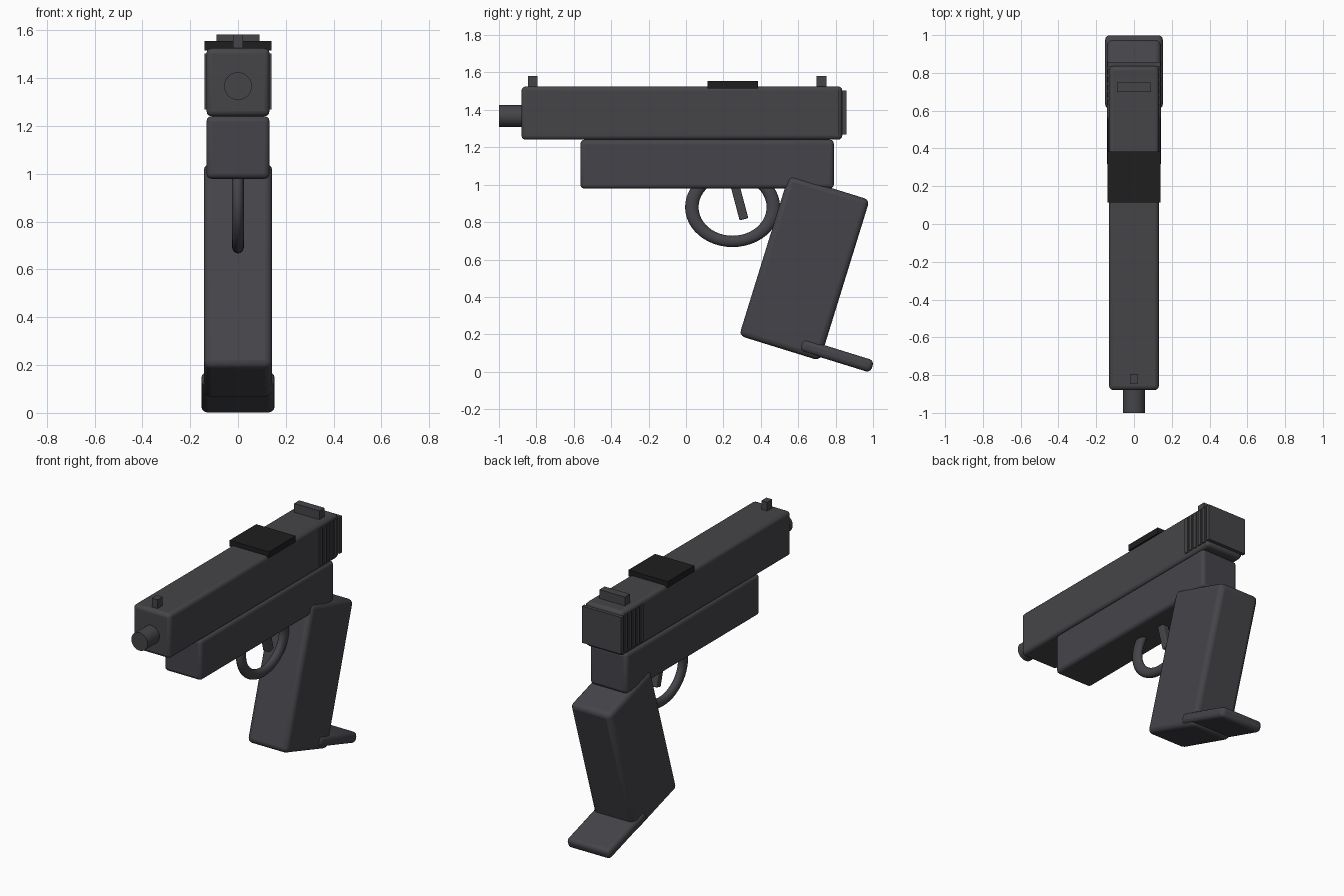
import bpy, math

if "Cube" in bpy.data.objects:
    bpy.data.objects.remove(bpy.data.objects["Cube"])


def material(name, rgb):
    m = bpy.data.materials.new(name)
    m.diffuse_color = (*rgb, 1)
    m.use_nodes = True
    m.node_tree.nodes["Principled BSDF"].inputs["Base Color"].default_value = m.diffuse_color
    return m


GREY = material("gunmetal grey", (0.060, 0.060, 0.066))
POLY = material("polymer grey", (0.060, 0.058, 0.067))
BLACK = material("flat black", (0.013, 0.013, 0.013))


def finish(ob, name, mat):
    ob.name = name
    ob.data.materials.append(mat)
    bpy.ops.object.shade_smooth_by_angle(angle=math.radians(35))
    return ob


def box(name, centre, size, mat, bevel=0.0, tilt=0.0):
    bpy.ops.mesh.primitive_cube_add(size=1, location=centre)
    ob = bpy.context.object
    ob.scale = size
    bpy.ops.object.transform_apply(location=False, rotation=False, scale=True)
    ob.rotation_euler.x = tilt
    finish(ob, name, mat)
    if bevel:
        b = ob.modifiers.new("rounded edges", 'BEVEL')
        b.width = bevel
        b.segments = 3
    return ob


# Upper slide and lower frame
box("slide", (0, -0.022, 1.383), (0.264, 1.715, 0.285), GREY, 0.022)
box("frame", (0, 0.113, 1.11), (0.264, 1.355, 0.262), POLY, 0.022)

# Raked grip and the plate under it
box("grip", (0, 0.633, 0.556), (0.286, 0.452, 0.90), POLY, 0.03, -0.3)
box("base_plate", (0, 0.805, 0.0865), (0.306, 0.40, 0.068), POLY, 0.025, -0.3)

# Barrel
bpy.ops.mesh.primitive_cylinder_add(vertices=32, radius=0.058, depth=0.5,
                                    location=(0, -0.75, 1.367),
                                    rotation=(math.pi / 2, 0, 0))
finish(bpy.context.object, "barrel", GREY)

# Trigger guard ring, flattened in height
bpy.ops.mesh.primitive_torus_add(major_radius=0.218, minor_radius=0.036,
                                 major_segments=48, minor_segments=16,
                                 rotation=(0, math.pi / 2, 0))
guard = bpy.context.object
bpy.ops.object.transform_apply(location=False, rotation=True, scale=False)
guard.scale = (0.7, 1, 0.84)
guard.location = (0, 0.249, 0.88)
finish(guard, "trigger_guard", POLY)

# Trigger
box("trigger", (0, 0.283, 0.917), (0.046, 0.048, 0.21), GREY, 0.006, 0.26)

# Sights and top plate
box("front_sight", (0, -0.82, 1.545), (0.04, 0.05, 0.074), GREY)
box("rear_sight", (0, 0.724, 1.545), (0.18, 0.052, 0.074), GREY)
box("top_plate", (0, 0.25, 1.535), (0.28, 0.27, 0.04), BLACK)

# Grip ridges at the back of the slide
for i in range(6):
    box(f"slide_ridge_{i + 1}", (0, 0.645 + 0.04 * i, 1.386),
        (0.279, 0.024, 0.236), GREY)
